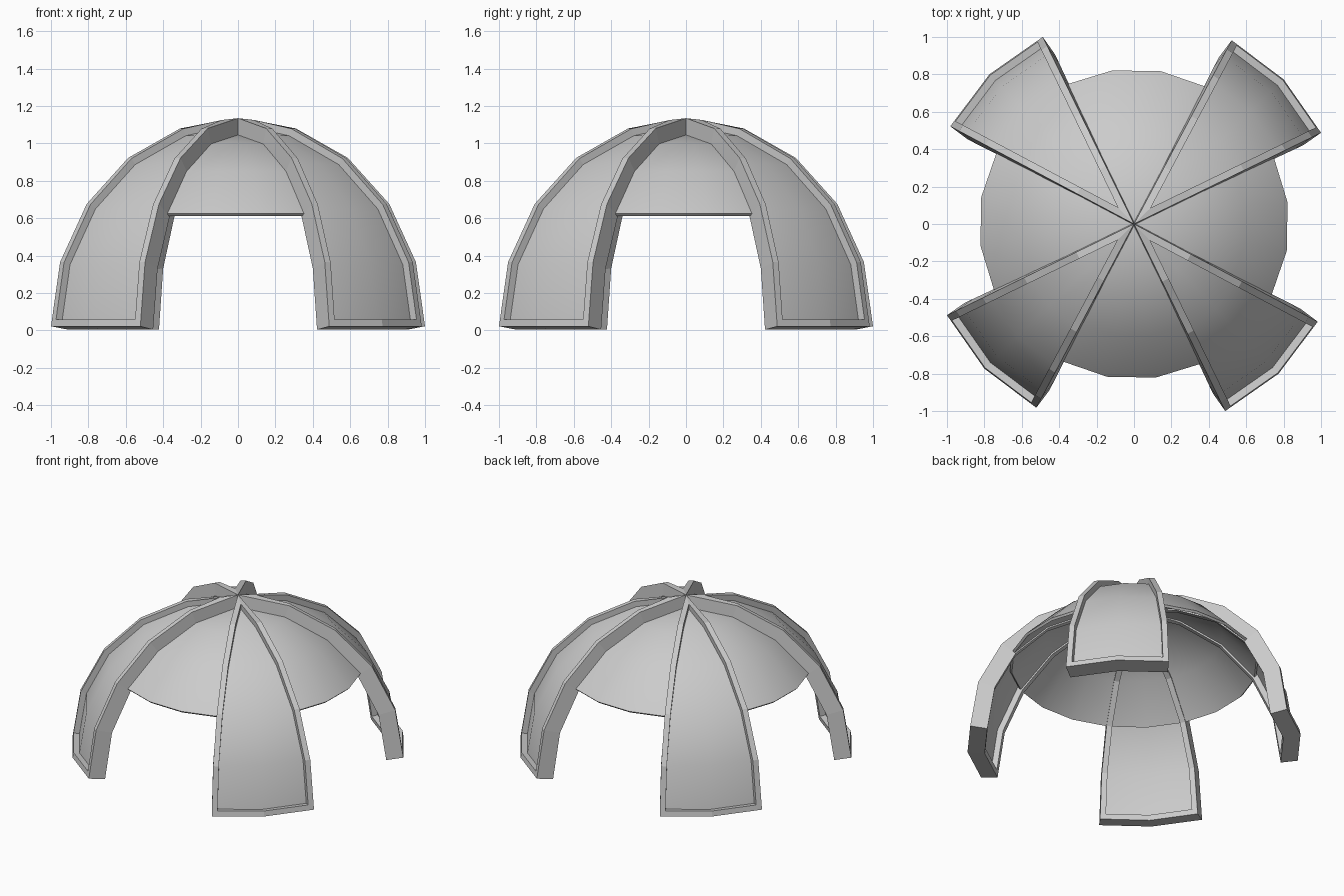
import bpy, bmesh
from math import cos, sin, radians

if "Cube" in bpy.data.objects:
    bpy.data.objects.remove(bpy.data.objects["Cube"])

BASE = 0.022      # height of the sphere centre
STEP = 18         # angular step of the facets


def activate(obj):
    bpy.ops.object.select_all(action='DESELECT')
    obj.select_set(True)
    bpy.context.view_layer.objects.active = obj


def sphere_patch(name, radius, start, columns, first_ring, thickness):
    """Part of a 20-sided sphere running up to the pole, thickened inwards."""
    bm = bmesh.new()
    pole = bm.verts.new((0, 0, radius))
    rings = []
    for k in range(first_ring, 5):
        e = radians(k * STEP)
        rings.append([bm.verts.new((radius * cos(e) * cos(a), radius * cos(e) * sin(a), radius * sin(e)))
                      for a in (radians(start + i * STEP) for i in range(columns + 1))])
    for i in range(columns):
        for low, high in zip(rings, rings[1:]):
            bm.faces.new((low[i], low[i + 1], high[i + 1], high[i]))
        bm.faces.new((rings[-1][i], rings[-1][i + 1], pole))
    bmesh.ops.remove_doubles(bm, verts=bm.verts, dist=1e-4)
    mesh = bpy.data.meshes.new(name)
    bm.to_mesh(mesh)
    bm.free()
    obj = bpy.data.objects.new(name, mesh)
    bpy.context.collection.objects.link(obj)
    obj.location.z = BASE
    activate(obj)
    mod = obj.modifiers.new("thickness", 'SOLIDIFY')
    mod.thickness = thickness
    mod.offset = -1
    mod.use_even_offset = True
    bpy.ops.object.modifier_apply(modifier=mod.name)
    return obj


# Thin smooth canopy
canopy = sphere_patch("canopy", 1.025, 8, 20, 2, 0.018)
bpy.ops.object.shade_smooth_by_angle(angle=radians(30))

# Thick leg with a recessed panel outside and inside
leg = sphere_patch("leg_1", 1.1126, 26, 2, 0, 0.115)
bm = bmesh.new()
bm.from_mesh(leg.data)
panel_layer = bm.faces.layers.int.new("panel")
bm.normal_update()
sides = [[f for f in bm.faces if s * f.normal.dot(f.calc_center_median().normalized()) > 0.6]
         for s in (1, -1)]
for faces in sides:
    bmesh.ops.inset_region(bm, faces=faces, thickness=0.038, use_even_offset=True, use_boundary=True)
    bm.normal_update()
    bmesh.ops.inset_region(bm, faces=faces, thickness=0.0005, depth=-0.04,
                           use_even_offset=True, use_boundary=True)
    bm.normal_update()
# Inset copies face data to the frame, so mark panels only at the end
for faces in sides:
    for f in faces:
        f[panel_layer] = 1
bm.to_mesh(leg.data)
bm.free()

# Panels are smooth, the frame stays faceted
activate(leg)
bpy.ops.object.shade_smooth_by_angle(angle=radians(30))
flags = leg.data.attributes["panel"].data
for poly in leg.data.polygons:
    poly.use_smooth = flags[poly.index].value == 1

# Remaining legs
for i in range(1, 4):
    other = leg.copy()
    other.name = f"leg_{i + 1}"
    other.rotation_euler.z = radians(90 * i)
    bpy.context.collection.objects.link(other)
